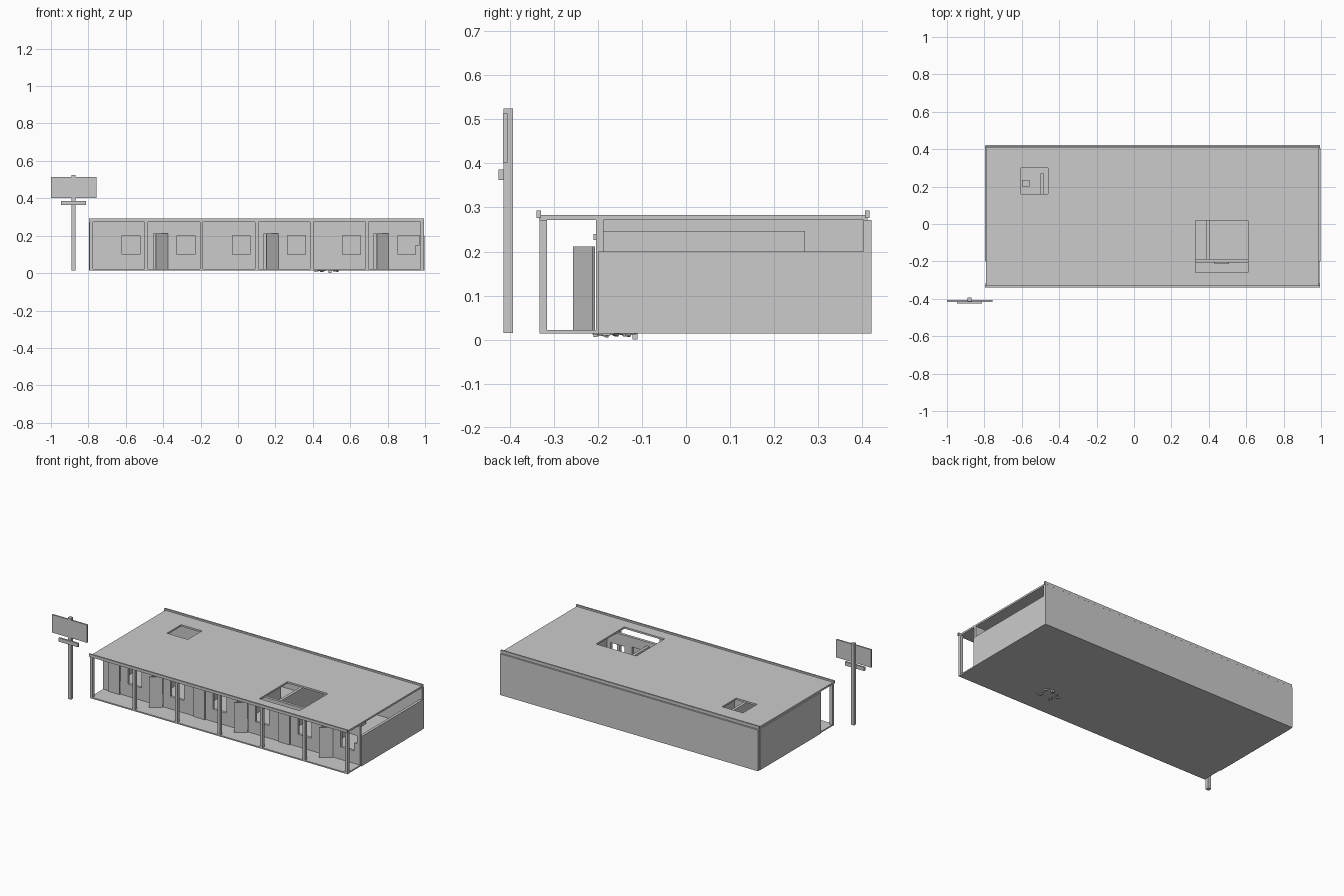
import bpy, bmesh, math, random
from mathutils import Matrix

if "Cube" in bpy.data.objects:
    bpy.data.objects.remove(bpy.data.objects["Cube"])

random.seed(4)
grey = bpy.data.materials.new("plain grey")
grey.diffuse_color = (0.6, 0.6, 0.6, 1)
grey.use_nodes = True
grey.node_tree.nodes["Principled BSDF"].inputs["Base Color"].default_value = grey.diffuse_color


def finish(name, bm):
    bmesh.ops.recalc_face_normals(bm, faces=bm.faces)
    me = bpy.data.meshes.new(name)
    bm.to_mesh(me)
    bm.free()
    me.materials.append(grey)
    ob = bpy.data.objects.new(name, me)
    bpy.context.collection.objects.link(ob)
    return ob


def box(name, x, y, z, turn=None):
    """Box from (min, max) pairs, or turned about the origin by a matrix."""
    bm = bmesh.new()
    bmesh.ops.create_cube(bm, size=1)
    for v in bm.verts:
        v.co = [sum(r) / 2 + c * (r[1] - r[0]) for r, c in zip((x, y, z), v.co)]
    if turn:
        bm.transform(turn)
    return finish(name, bm)


def pierced(name, u, v, w, holes, place):
    """Slab spanning u by v, thickness w, with rectangular openings."""
    us = sorted({*u, *[a for h in holes for a in h[:2]]})
    vs = sorted({*v, *[a for h in holes for a in h[2:]]})
    bm = bmesh.new()
    for a, b in zip(us, us[1:]):
        for c, d in zip(vs, vs[1:]):
            mu, mv = (a + b) / 2, (c + d) / 2
            if any(h[0] < mu < h[1] and h[2] < mv < h[3] for h in holes):
                continue
            bm.faces.new([bm.verts.new(place(p, q, w[0]))
                          for p, q in ((a, c), (b, c), (b, d), (a, d))])
    bmesh.ops.remove_doubles(bm, verts=bm.verts, dist=1e-5)
    ext = bmesh.ops.extrude_face_region(bm, geom=bm.faces[:], use_keep_orig=True)
    for e in ext["geom"]:
        if isinstance(e, bmesh.types.BMVert):
            e.co = place(*[e.co[i] for i in range(3) if i != axis_of(place)], w[1])
    # merge coplanar cells
    bmesh.ops.recalc_face_normals(bm, faces=bm.faces)
    bmesh.ops.dissolve_limit(bm, angle_limit=0.01, verts=bm.verts, edges=bm.edges)
    return finish(name, bm)


def flat(p, q, t):
    return (p, q, t)


def upright(p, q, t):
    return (p, t, q)


def axis_of(place):
    return 2 if place is flat else 1


FLOOR, TOP = 0.022, 0.272
posts = [-0.785 + 0.295 * i for i in range(7)]
rooms = posts[:-1]

# floor slab and roof with two collapsed openings
box("floor_slab", (-0.792, 0.992), (-0.333, 0.41), (0.014, FLOOR))
pierced("roof", (-0.79, 0.99), (-0.334, 0.412), (TOP, 0.283),
        [(0.33, 0.61, -0.26, 0.02), (-0.605, -0.46, 0.16, 0.30)], flat)
box("front_fascia", (-0.797, 0.995), (-0.34, -0.33), (TOP + 0.004, 0.293))
box("back_fascia", (-0.797, 0.995), (0.407, 0.417), (TOP + 0.004, 0.293))

# outer walls; the right one has lost its upper part
box("back_wall", (-0.795, 0.995), (0.403, 0.422), (0.014, TOP))
box("left_wall", (-0.797, -0.78), (-0.2, 0.405), (0.014, TOP))
box("right_wall", (0.98, 0.997), (-0.2, 0.405), (0.014, 0.2))

# front wall with a doorway and a window per room, plus a broken corner
openings = []
for x in rooms:
    openings.append((x + 0.038, x + 0.113, FLOOR, 0.212))
    openings.append((x + 0.165, x + 0.26, 0.1, 0.2))
openings.append((posts[5] + 0.26, posts[5] + 0.28, 0.15, 0.2))
pierced("front_wall", (-0.79, 0.99), (FLOOR, TOP), (-0.205, -0.188), openings, upright)

# partitions between rooms stop short of the back wall and the roof
for i, x in enumerate(posts[1:-1]):
    box(f"partition_{i + 1}", (x - 0.009, x + 0.009), (-0.19, 0.27), (FLOOR, 0.247))

# doors hinged on their right edge: odd ones shut, even ones ajar
for i, x in enumerate(rooms):
    angle = math.radians(35 if i % 2 else 0)
    turn = Matrix.Translation((x + 0.113, -0.208, 0)) @ Matrix.Rotation(angle, 4, 'Z')
    box(f"door_{i + 1}", (-0.077, 0), (-0.005, 0.001), (FLOOR, 0.211), turn)

# porch posts
for i, x in enumerate(posts):
    box(f"porch_post_{i + 1}", (x - 0.009, x + 0.009), (-0.333, -0.316), (0.014, TOP))

# lamp above the last door and a fixture in the first room
box("door_lamp", (0.757, 0.782), (-0.21, -0.203), (0.226, 0.24))
box("room_fixture", (-0.6, -0.56), (0.2, 0.235), (FLOOR, 0.07))

# rubble sunk into the floor under the larger roof opening
for i in range(7):
    place = (Matrix.Translation((random.uniform(0.42, 0.54), random.uniform(-0.2, -0.11), 0.014))
             @ Matrix.Rotation(random.uniform(0, 3), 4, 'Z')
             @ Matrix.Rotation(random.uniform(-0.3, 0.3), 4, 'Y'))
    box(f"rubble_{i + 1}", (-0.02, 0.02), (-0.004, 0.004), (-0.004, 0.004), place)
box("rubble_chunk", (0.485, 0.5), (-0.122, -0.11), (0, 0.015))

# roadside sign
box("sign_post", (-0.89, -0.868), (-0.415, -0.393), (0.015, 0.525))
box("sign_board", (-1.0, -0.757), (-0.416, -0.406), (0.402, 0.514))
box("sign_small_board", (-0.946, -0.812), (-0.426, -0.414), (0.363, 0.386))
